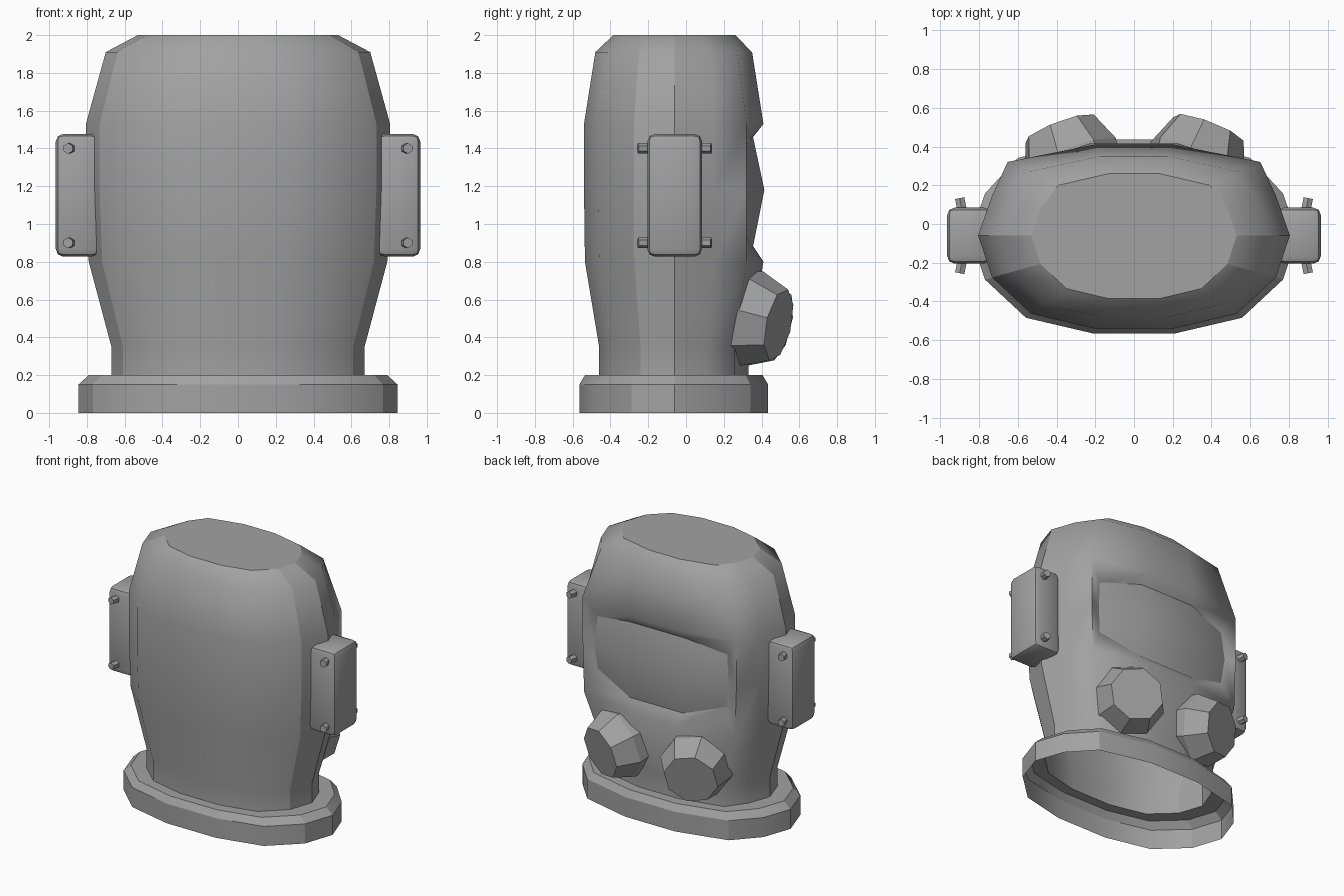
import bpy, bmesh, math
from mathutils import Vector

cube = bpy.data.objects.get("Cube")
if cube:
    bpy.data.objects.remove(cube, do_unlink=True)

grey = bpy.data.materials.new("plain grey")
grey.use_nodes = True
grey.diffuse_color = (0.36, 0.36, 0.36, 1)
grey.node_tree.nodes["Principled BSDF"].inputs["Base Color"].default_value = (0.36, 0.36, 0.36, 1)

MID_Y = -0.06


def finish(name, bm, smooth_angle=None):
    mesh = bpy.data.meshes.new(name)
    bm.to_mesh(mesh)
    bm.free()
    mesh.materials.append(grey)
    obj = bpy.data.objects.new(name, mesh)
    bpy.context.collection.objects.link(obj)
    if smooth_angle:
        bpy.ops.object.select_all(action='DESELECT')
        obj.select_set(True)
        bpy.context.view_layer.objects.active = obj
        bpy.ops.object.shade_smooth_by_angle(angle=math.radians(smooth_angle))


def section(corner):
    # Unit outline; corner is how far out the face-side corner sits
    half = [(0.25, -1), (0.66, -0.84), (0.91, -0.45), (1, 0), (0.91, 0.44), (corner, 0.81), (0.25, 1)]
    return half + [(-x, y) for x, y in reversed(half)]


# Helmet shell with its collar: outline swept through rings, open at the bottom
# height, half width, depth towards -y, depth towards +y, corner
rings = [(0, 0.845, 0.505, 0.495, 0.71), (0.15, 0.845, 0.505, 0.495, 0.71),
         (0.2, 0.79, 0.475, 0.465, 0.71), (0.2, 0.67, 0.40, 0.39, 0.75),
         (0.35, 0.67, 0.40, 0.39, 0.75), (0.8, 0.79, 0.475, 0.47, 0.81),
         (1.18, 0.805, 0.48, 0.47, 0.81), (1.53, 0.805, 0.48, 0.47, 0.81),
         (1.91, 0.70, 0.42, 0.41, 0.76), (2.0, 0.53, 0.325, 0.32, 0.74)]
LOW, HIGH = 5, 7            # rings around the visor opening
FIRST, LAST = 5, 8          # columns around the visor opening
SIDES = len(section(1))

bm = bmesh.new()
shell = [[bm.verts.new((x * w, MID_Y + y * (back if y < 0 else front), z)) for x, y in section(corner)]
         for z, w, back, front, corner in rings]
for r in range(len(rings) - 1):
    for c in range(SIDES):
        if LOW <= r < HIGH and FIRST <= c < LAST:
            continue
        d = (c + 1) % SIDES
        bm.faces.new((shell[r][c], shell[r][d], shell[r + 1][d], shell[r + 1][c]))
bm.faces.new(shell[-1])

# Bulging visor set back in the opening
side_col = [(0.55, 0.285, 0.99), (0.57, 0.30, 1.18), (0.55, 0.285, 1.39)]
mid_col = [(0.23, 0.355, 0.88), (0.23, 0.415, 1.18), (0.23, 0.355, 1.46)]
visor = {}
for row in range(3):
    for col, (points, sign) in enumerate([(side_col, 1), (mid_col, 1), (mid_col, -1), (side_col, -1)]):
        x, y, z = points[row]
        visor[LOW + row, FIRST + col] = bm.verts.new((sign * x, y, z))
for r in range(LOW, HIGH):
    for c in range(FIRST, LAST):
        bm.faces.new([visor[k] for k in ((r, c), (r, c + 1), (r + 1, c + 1), (r + 1, c))])

# Sloped frame between the opening and the visor
loop = ([(LOW, c) for c in range(FIRST, LAST)] + [(r, LAST) for r in range(LOW, HIGH)]
        + [(HIGH, c) for c in range(LAST, FIRST, -1)] + [(r, FIRST) for r in range(HIGH, LOW, -1)])
sharp = []
for a, b in zip(loop, loop[1:] + loop[:1]):
    bm.faces.new((shell[a[0]][a[1]], shell[b[0]][b[1]], visor[b], visor[a]))
    sharp.append((visor[a], visor[b]))

# Crease the side seams, the visor edges, the collar and the crown
for r in range(len(rings) - 1):
    creased = [2, 3, 10, 11]
    if r < 2 or LOW <= r < HIGH:
        creased += [FIRST, LAST]
    sharp += [(shell[r][c], shell[r + 1][c]) for c in creased]
for r in (1, 2, 3, len(rings) - 1):
    sharp += [(shell[r][c], shell[r][(c + 1) % SIDES]) for c in range(SIDES)]
for f in bm.faces:
    f.smooth = True
for a, b in sharp:
    edge = bm.edges.get((a, b))
    if edge:
        edge.smooth = False
finish("helmet_shell", bm)


def filter_can(name, side):
    # Eight-sided canister turned outwards and slightly down
    axis = Vector((0.35 * side, 0.92, -0.2)).normalized()
    across = axis.cross(Vector((0, 0, 1))).normalized()
    up = across.cross(axis)
    centre = Vector((0.325 * side, 0.335, 0.5))
    bm = bmesh.new()
    levels = []
    for dist, radius in [(-0.14, 0.235), (0.01, 0.26), (0.17, 0.195)]:
        levels.append([bm.verts.new(centre + axis * dist + radius * (
            across * math.cos((k + 0.25) * math.tau / 8) + up * math.sin((k + 0.25) * math.tau / 8)))
            for k in range(8)])
    for low, high in zip(levels, levels[1:]):
        for k in range(8):
            bm.faces.new((low[k], low[k - 1], high[k - 1], high[k]))
    bm.faces.new(levels[0])
    bm.faces.new(levels[-1])
    bmesh.ops.recalc_face_normals(bm, faces=bm.faces)
    finish(name, bm)


def ear_box(name, side):
    bm = bmesh.new()
    bmesh.ops.create_cube(bm, size=1)
    for v in bm.verts:
        v.co = Vector((v.co.x * 0.23 + 0.85 * side, v.co.y * 0.29 + MID_Y, v.co.z * 0.65 + 1.152))
    bmesh.ops.bevel(bm, geom=bm.edges[:], offset=0.04, segments=2, affect='EDGES', profile=0.5)
    finish(name, bm, 30)


def bolt(name, side, facing, z):
    # Short hexagonal stud leaning outwards from the box wall
    lean = Vector((0.2 * side, facing, 0)).normalized()
    bpy.ops.mesh.primitive_cylinder_add(vertices=6, radius=0.028, depth=0.12,
                                        location=(0.888 * side, MID_Y + 0.135 * facing, z),
                                        rotation=lean.to_track_quat('Z', 'Y').to_euler())
    stud = bpy.context.object
    stud.name = name
    stud.data.materials.append(grey)


for label, side in (("left", 1), ("right", -1)):
    filter_can(label + "_filter", side)
    ear_box(label + "_ear_box", side)
    for level, z in (("lower", 0.9), ("upper", 1.4)):
        for end, facing in (("front", -1), ("back", 1)):
            bolt(f"{label}_{level}_{end}_bolt", side, facing, z)
